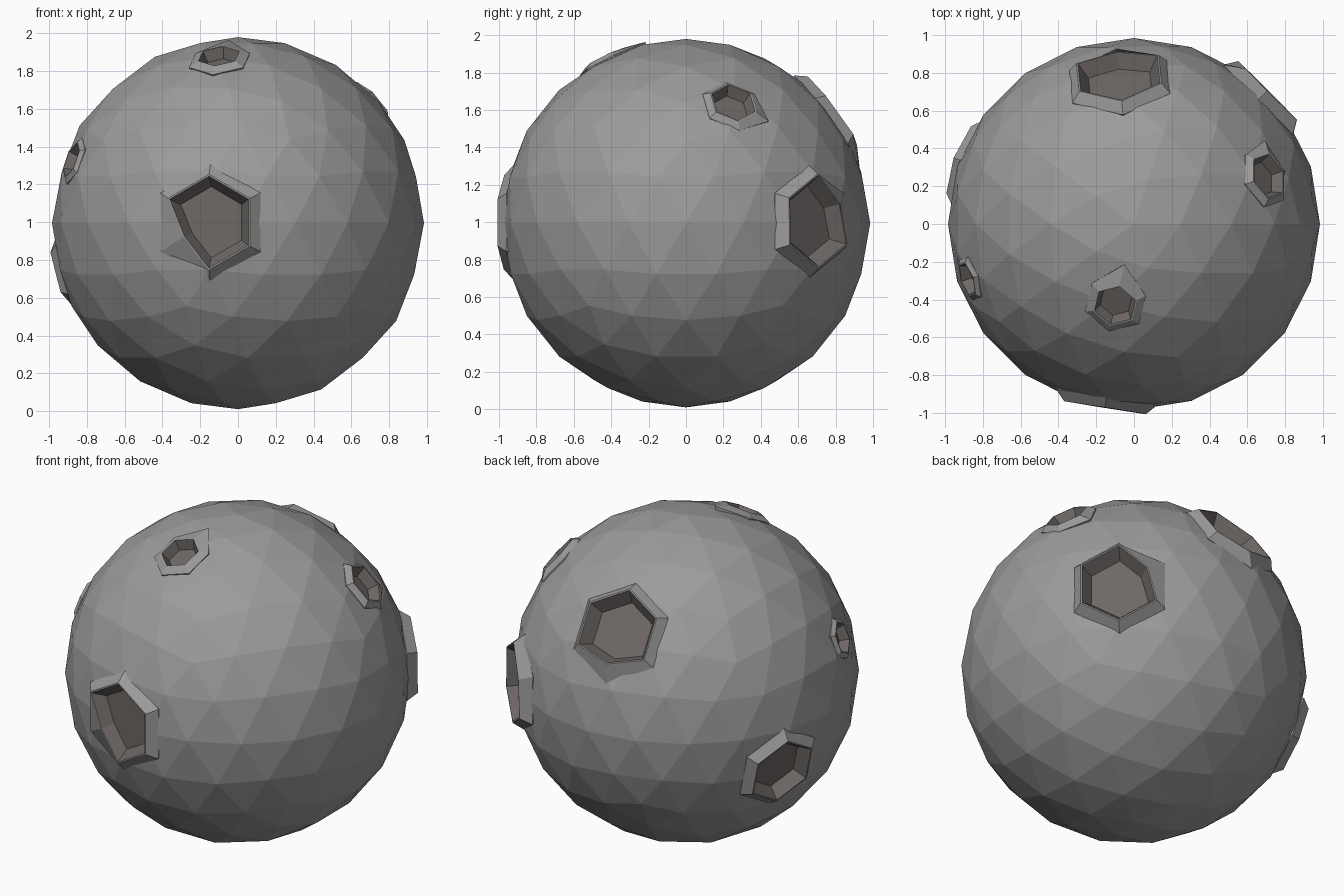
import bpy, bmesh, math
from mathutils import Vector

if "Cube" in bpy.data.objects:
    bpy.data.objects.remove(bpy.data.objects["Cube"])

CENTRE = Vector((0, 0, 0.995))
RADIUS = 0.985


def material(name, colour):
    m = bpy.data.materials.new(name)
    m.diffuse_color = (*colour, 1)
    m.use_nodes = True
    m.node_tree.nodes["Principled BSDF"].inputs["Base Color"].default_value = m.diffuse_color
    return m


rock = material("grey rock", (0.33, 0.33, 0.33))
hollow = material("dark crater rock", (0.155, 0.138, 0.13))


def make_object(name, bm, mats, index=0):
    bmesh.ops.recalc_face_normals(bm, faces=bm.faces)
    for f in bm.faces:
        f.material_index = index
    mesh = bpy.data.meshes.new(name)
    bm.to_mesh(mesh)
    bm.free()
    for m in mats:
        mesh.materials.append(m)
    ob = bpy.data.objects.new(name, mesh)
    bpy.context.collection.objects.link(ob)
    return ob


def hex_stack(bm, direction, rings):
    """Closed six-sided solid; rings are (radius, distance from centre, corner, factor)."""
    n = Vector(direction).normalized()
    up = (Vector((0, 0, 1)) - n * n.z).normalized()
    right = up.cross(n)
    loops = []
    for r, dist, corner, factor in rings:
        loop = []
        for k in range(6):
            a = math.radians(60 * k)
            rk = r * (factor if k == corner else 1)
            loop.append(bm.verts.new(
                CENTRE + n * dist + (up * math.cos(a) + right * math.sin(a)) * rk))
        loops.append(loop)
    for lo, hi in zip(loops, loops[1:]):
        for k in range(6):
            j = (k + 1) % 6
            bm.faces.new((lo[k], lo[j], hi[j], hi[k]))
    bm.faces.new(loops[0][::-1])
    bm.faces.new(loops[-1])


# direction, opening radius, outer radius, rim height, floor distance,
# pulled-in corner and factor, stretched outer corner and factor
craters = [
    ((-0.156, -0.988, 0.005), 0.245, 0.31, 0.985, 0.91, 4, 0.62, -1, 1),   # front
    ((0.70, 0.70, 0.01), 0.245, 0.30, 1.0, 0.92, 1, 0.75, -1, 1),          # right back
    ((-0.08, 0.80, 0.58), 0.245, 0.30, 0.99, 0.91, 3, 0.78, -1, 1),        # top back
    ((-0.90, 0.33, -0.26), 0.21, 0.27, 0.995, 0.92, -1, 1, -1, 1),         # left
    ((0.73, 0.26, 0.66), 0.125, 0.17, 0.995, 0.935, -1, 1, 2, 1.25),       # small right
    ((-0.10, -0.43, 0.88), 0.115, 0.17, 0.99, 0.93, -1, 1, 0, 1.4),        # small top
    ((-0.87, -0.29, 0.33), 0.095, 0.13, 0.99, 0.935, -1, 1, -1, 1),        # small left
]

# Faceted ball
ball = bmesh.new()
bmesh.ops.create_icosphere(ball, subdivisions=3, radius=RADIUS)
bmesh.ops.translate(ball, verts=ball.verts, vec=CENTRE)
body = make_object("cratered_rock", ball, (rock, hollow))

# Raised rims and the hollows cut through them
rims, holes = bmesh.new(), bmesh.new()
for d, r, ro, h, fl, pc, pf, sc, sf in craters:
    base = math.sqrt(RADIUS ** 2 - ro ** 2) - 0.005
    hex_stack(rims, d, [(ro * 0.8, base - 0.12, -1, 1), (ro, base, sc, sf),
                        (r + 0.008, h, pc, pf)])
    hex_stack(holes, d, [(r * 0.77, fl, pc, pf), (r, h + 0.002, pc, pf),
                         (r * 1.02, h + 0.1, pc, pf)])
rim = make_object("crater_rims", rims, (rock, hollow))
cutter = make_object("crater_cutter", holes, (rock, hollow), 1)

for ob, op in ((rim, 'UNION'), (cutter, 'DIFFERENCE')):
    mod = body.modifiers.new(ob.name, 'BOOLEAN')
    mod.object, mod.operation, mod.solver = ob, op, 'EXACT'
    ob.hide_render = True
    ob.hide_set(True)
